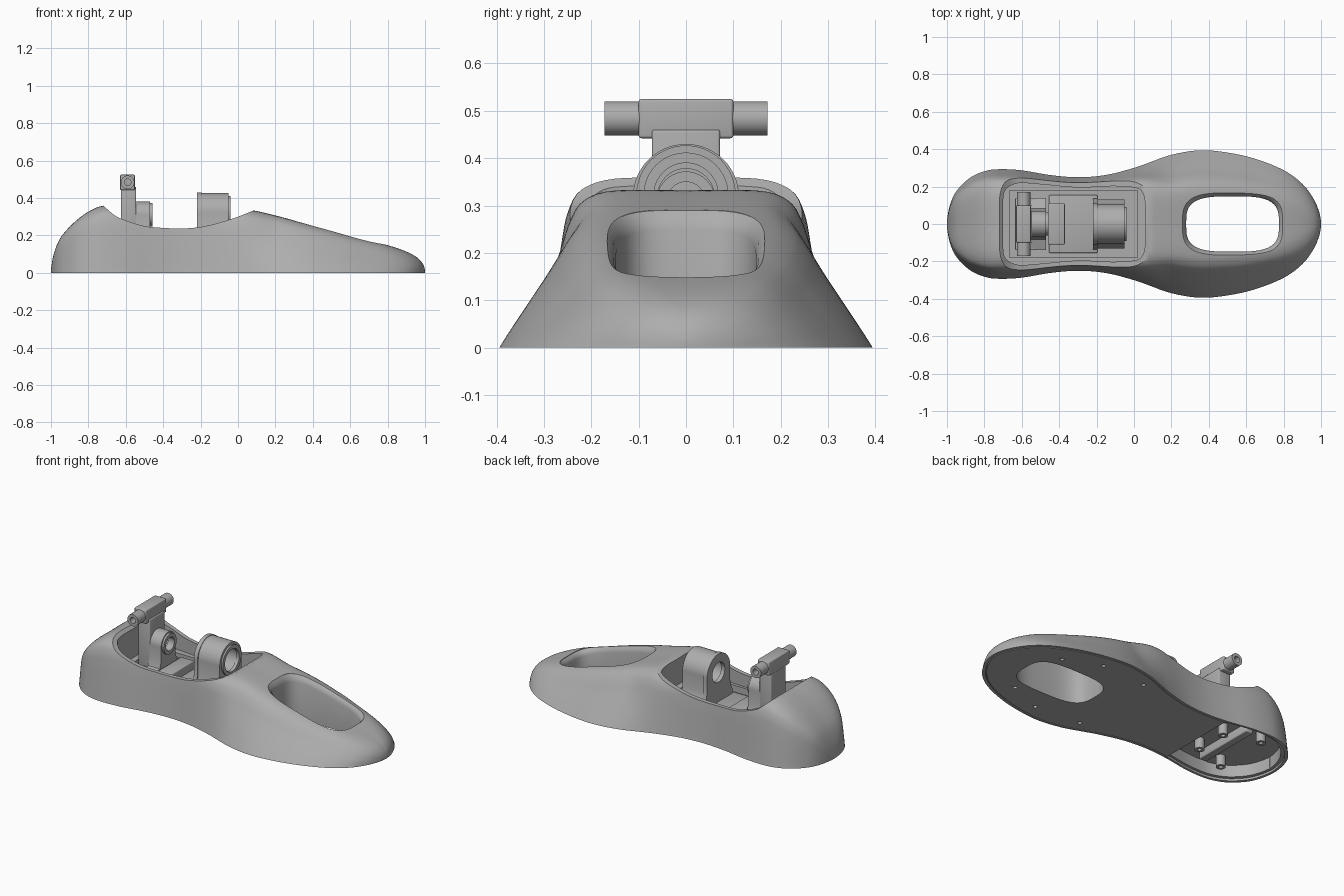
import bpy, bmesh, math
from mathutils import Vector

old = bpy.data.objects.get("Cube")
if old:
    bpy.data.objects.remove(old)

GREY = (0.42, 0.42, 0.42, 1)
mat = bpy.data.materials.new("plain grey")
mat.use_nodes = True
mat.diffuse_color = GREY
mat.node_tree.nodes["Principled BSDF"].inputs["Base Color"].default_value = GREY
parts = []


def curve(keys, steps):
    """Smooth curve through key tuples of any length."""
    out = []
    for i in range(len(keys) - 1):
        p0, p1 = keys[max(i - 1, 0)], keys[i]
        p2, p3 = keys[i + 1], keys[min(i + 2, len(keys) - 1)]
        for s in range(steps):
            t = s / steps
            out.append(tuple(
                0.5 * (2 * b + (c - a) * t + (2 * a - 5 * b + 4 * c - d) * t * t
                       + (3 * b - a - 3 * c + d) * t ** 3)
                for a, b, c, d in zip(p0, p1, p2, p3)))
    return out + [keys[-1]]


def skin(name, rings, loop=False, cutter=False):
    """Join equal rings of points; cap the ends unless looped."""
    bm = bmesh.new()
    vs = [[bm.verts.new(p) for p in r] for r in rings]
    n = len(vs[0])
    pairs = list(zip(vs, vs[1:])) + ([(vs[-1], vs[0])] if loop else [])
    for a, b in pairs:
        for i in range(n):
            j = (i + 1) % n
            bm.faces.new((a[i], a[j], b[j], b[i]))
    if not loop:
        bm.faces.new(vs[0])
        bm.faces.new(vs[-1])
    bmesh.ops.recalc_face_normals(bm, faces=bm.faces)
    mesh = bpy.data.meshes.new(name)
    bm.to_mesh(mesh)
    bm.free()
    ob = bpy.data.objects.new(name, mesh)
    bpy.context.collection.objects.link(ob)
    mesh.materials.append(mat)
    if cutter:
        ob.hide_render = True
    else:
        parts.append(ob)
    return ob


def place(axis, p, d):
    """Outline point p on the plane at distance d along an axis."""
    return {"x": (d, p[0], p[1]), "y": (p[0], d, p[1]), "z": (p[0], p[1], d)}[axis]


def prism(name, axis, outline, a, b, cutter=False):
    return skin(name, [[place(axis, p, d) for p in outline] for d in (a, b)], cutter=cutter)


def circle(c, r, n=40):
    return [(c[0] + r * math.cos(2 * math.pi * i / n),
             c[1] + r * math.sin(2 * math.pi * i / n)) for i in range(n)]


def tube(name, axis, c, ro, ri, a, b):
    spec = ((ro, a), (ro, b), (ri, b), (ri, a))
    return skin(name, [[place(axis, p, d) for p in circle(c, r)] for r, d in spec], loop=True)


def box(name, x, y, z, bevel=0.006, cutter=False):
    ob = prism(name, "z", [(x[0], y[0]), (x[1], y[0]), (x[1], y[1]), (x[0], y[1])], *z, cutter)
    if bevel:
        m = ob.modifiers.new("bevel", "BEVEL")
        m.width, m.segments = bevel, 3
        bpy.context.view_layer.objects.active = ob
        bpy.ops.object.modifier_apply(modifier=m.name)
    return ob


def cut(ob, *cutters):
    bpy.context.view_layer.objects.active = ob
    for c in cutters:
        m = ob.modifiers.new("cut", "BOOLEAN")
        m.operation, m.solver, m.object = "DIFFERENCE", "EXACT", c
        bpy.ops.object.modifier_apply(modifier=m.name)


def mirrored(half):
    return half + [(x, -y) for x, y in reversed(half) if y > 1e-4]


# Foot shell: stations of (x, base half width, height, section blend)
stations = curve([
    (-1, .02, .02, 0), (-.985, .1, .1, 0), (-.95, .175, .185, 0), (-.88, .245, .265, 0),
    (-.8, .282, .325, 0), (-.72, .293, .357, 0), (-.6, .287, .356, 0), (-.45, .262, .35, 0),
    (-.3, .25, .345, 0), (-.15, .262, .34, 0), (0, .3, .335, .2), (.08, .328, .332, .5),
    (.2, .37, .305, 1), (.35, .394, .265, 1), (.5, .382, .225, 1), (.65, .348, .183, 1),
    (.8, .288, .147, 1.2), (.9, .215, .113, 1.6), (.96, .135, .08, 2), (.99, .065, .045, 2),
    (1, .015, .015, 2)], 4)
# Section: (height, heel width, forefoot width, toe width) as fractions
section = curve([
    (0, 1, 1, 1), (.05, .99, .98, .99), (.3, .95, .87, .94), (.6, .9, .73, .81),
    (.8, .85, .64, .64), (.93, .75, .55, .45), (1, .5, .4, .2), (1, 0, 0, 0)], 4)


def ring(x, w, h, k):
    half = []
    for f, *widths in section:
        i = min(int(k), 1)
        s = widths[i] + (widths[i + 1] - widths[i]) * (k - i)
        half.append((w * s, h * min(f, 1.01)))
    return [(x, y, z) for y, z in half] + [(x, -y, z) for y, z in reversed(half[:-1])]


shell = skin("foot_shell", [ring(*s) for s in stations])

# Dipped rim of the ankle opening
dip = curve([(-.73, .368), (-.66, .308), (-.6, .28), (-.5, .25), (-.4, .24), (-.3, .237),
             (-.2, .245), (-.1, .268), (0, .3), (.1, .34)], 5)
dip_cut = prism("dip_cutter", "y", dip + [(.1, .7), (-.73, .7)], -.6, .6, True)

# Ankle well and the square tray in its floor
well = mirrored(curve([(-.7, 0), (-.7, .12), (-.685, .185), (-.62, .218), (-.5, .212),
                       (-.3, .195), (-.12, .202), (0, .195), (.045, .17), (.06, .1), (.06, 0)], 5))
well_cut = prism("well_cutter", "z", well, .165, .8, True)
tray_cut = box("tray_cutter", (-.665, .02), (-.18, .18), (.125, .5), 0, True)


# Base recess and the hollow under the heel
def base_outline(inset, lo=-2, hi=2):
    return mirrored([(x * (1 - inset), max(w - inset, .004)) for x, w, h, k in stations if lo < x < hi])


recess_cut = prism("recess_cutter", "z", base_outline(.014), -.1, .013, True)
heel_cut = prism("heel_cutter", "z", base_outline(.03, hi=-.43), -.1, .085, True)


# Toe opening with a flared rim that follows the sloping top
def toe_ring(grow, height):
    pts = []
    for i in range(64):
        a = 2 * math.pi * i / 64
        c, s = math.cos(a), math.sin(a)
        x = .527 + (.248 + grow) * math.copysign(abs(c) ** .6, c)
        y = (.148 + grow) * math.copysign(abs(s) ** .6, s)
        pts.append((x, y, height(x)))
    return pts


def slope(x):
    return .36 - .27 * x


toe_cut = skin("toe_cutter", [
    toe_ring(0, lambda x: -.1), toe_ring(0, lambda x: slope(x) - .035),
    toe_ring(.006, lambda x: slope(x) - .015), toe_ring(.02, slope),
    toe_ring(.02, lambda x: slope(x) + .2)], cutter=True)
cut(shell, dip_cut, well_cut, tray_cut, recess_cut, heel_cut, toe_cut)

# Sole plate with screw holes
sole = prism("sole_plate", "z", base_outline(.018, lo=-.47), 0, .013)
screws = [prism("screw_cutter", "z", circle((x, s * y), .012, 16), -.1, .1, True)
          for x, y in ((.68, .2), (.46, .29), (.16, .27)) for s in (-1, 1)]
cut(sole, toe_cut, *screws)

# Cross bar and pegs under the heel
box("heel_cross_bar", (-.68, -.63), (-.2, .2), (.035, .09))
for s in (-1, 1):
    for x, y in ((-.55, .1), (-.76, .17)):
        tube("heel_peg", "z", (x, s * y), .027, .012, .02, .09)


# Bearing mounts: arched blocks bored along x
def bearing(name, x0, x1, foot, r, cz, bore):
    side = [(foot, .12), (foot, .165), (r + .012, .185), (r, .225)]
    arc = [(r * math.cos(math.pi * i / 32), cz + r * math.sin(math.pi * i / 32)) for i in range(33)]
    outline = side + arc + [(-y, z) for y, z in reversed(side)]
    ob = prism(name, "x", outline, x0, x1)
    hole = prism("bore_cutter", "x", circle((0, cz), bore), x0 - .05, x1 + .05, True)
    cut(ob, hole)
    return hole


bores = [bearing("front_bearing", -.195, -.05, .13, .105, .322, .075),
         bearing("front_bearing_flange", -.22, -.195, .135, .112, .318, .06),
         bearing("rear_bearing", -.55, -.47, .14, .07, .31, .048)]
tube("front_bearing_ring", "x", (0, .322), .09, .068, -.06, -.04)
tube("rear_bearing_ring", "x", (0, .31), .062, .04, -.5, -.458)

# Floor plate and step between the bearings
box("floor_plate", (-.455, -.195), (-.155, .155), (.12, .14))
box("bearing_step", (-.46, -.37), (-.11, .11), (.12, .19))

# Ankle post with head block and cross rods
box("ankle_post", (-.625, -.545), (-.072, .072), (.12, .46))
box("ankle_foot", (-.635, -.53), (-.14, .14), (.12, .17))
box("ankle_head", (-.63, -.552), (-.1, .1), (.442, .525))
for s, side in ((1, "back"), (-1, "front")):
    tube(side + "_cross_rod", "y", (-.59, .484), .036, .018, s * .09, s * .172)

# Remove cutters, then smooth every part
for c in [dip_cut, well_cut, tray_cut, recess_cut, heel_cut, toe_cut] + screws + bores:
    bpy.data.objects.remove(c)
bpy.ops.object.select_all(action="DESELECT")
for ob in parts:
    bm = bmesh.new()
    bm.from_mesh(ob.data)
    bmesh.ops.recalc_face_normals(bm, faces=bm.faces)
    bm.to_mesh(ob.data)
    bm.free()
    ob.select_set(True)
bpy.context.view_layer.objects.active = shell
bpy.ops.object.shade_smooth_by_angle(angle=math.radians(35))
